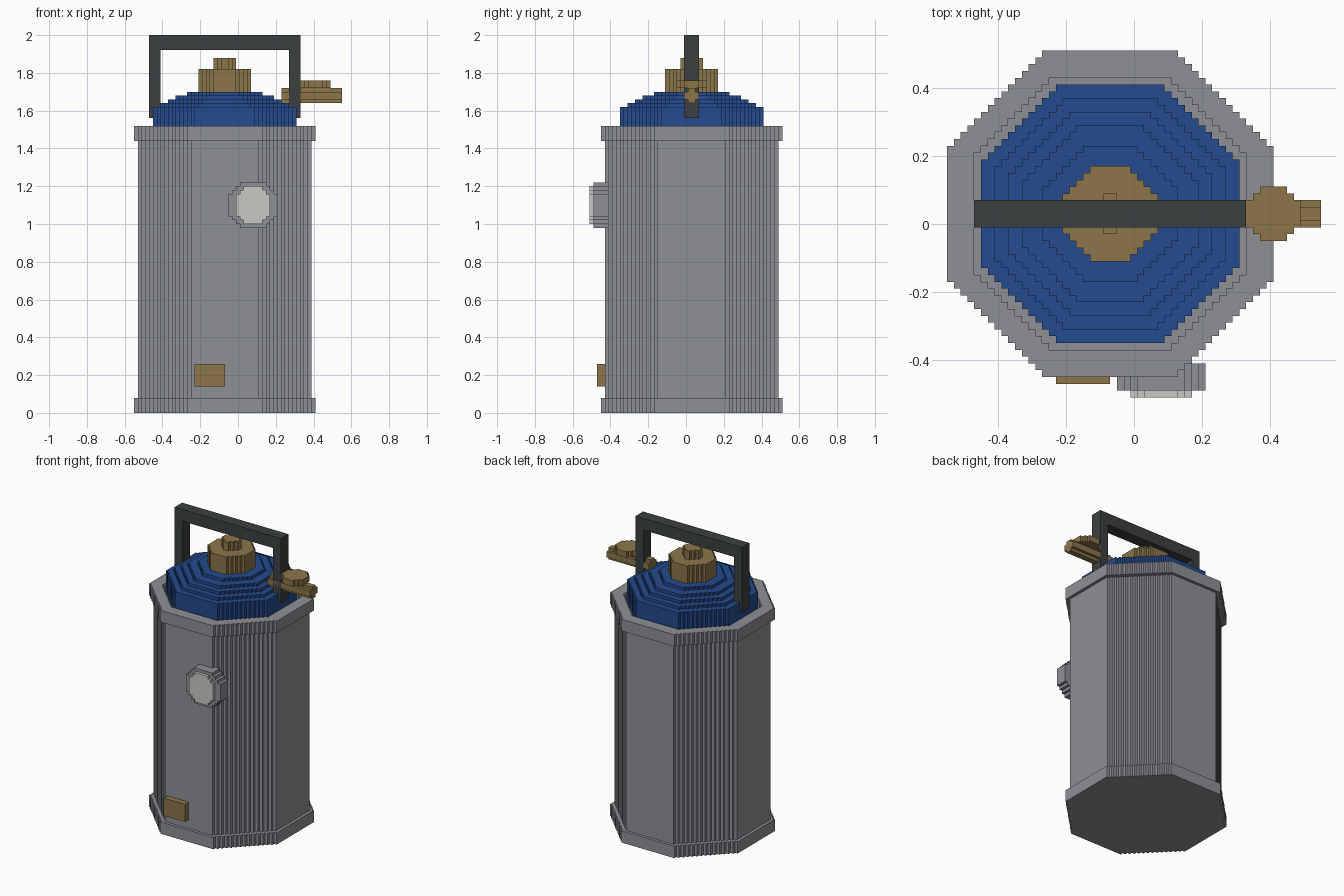
import bpy
import bmesh
from mathutils import Vector

STEP = 0.02
CX, CY = -0.07, 0.03   # main axis of the canister

cube = bpy.data.objects.get("Cube")
if cube:
    bpy.data.objects.remove(cube, do_unlink=True)


def material(name, rgb):
    m = bpy.data.materials.new(name)
    m.use_nodes = True
    m.diffuse_color = (*rgb, 1)
    bsdf = next(n for n in m.node_tree.nodes if n.type == 'BSDF_PRINCIPLED')
    bsdf.inputs["Base Color"].default_value = (*rgb, 1)
    return m


steel = material("steel grey", (0.27, 0.28, 0.30))
blue = material("enamel blue", (0.018, 0.07, 0.275))
brass = material("brass", (0.262, 0.181, 0.069))
dark = material("dark iron", (0.045, 0.051, 0.051))
white = material("dial white", (0.58, 0.58, 0.55))


def stepped_octagon(a, b, n):
    """Outline with half sizes a, b whose corners are cut by n square steps."""
    quarter = []
    for i in range(n + 1):
        u, v = a - i * STEP, b - (n - i) * STEP
        quarter.append((u, v))
        if i < n:
            quarter.append((u - STEP, v))
    back = quarter[::-1]
    return (quarter + [(-u, v) for u, v in back]
            + [(-u, -v) for u, v in quarter] + [(u, -v) for u, v in back])


def prism(name, outline, axis, start, end, center, mat):
    """Extrude an outline along an axis between start and end."""
    place = {'x': lambda u, v, w: (w, u, v),
             'y': lambda u, v, w: (u, w, v),
             'z': lambda u, v, w: (u, v, w)}[axis]
    bm = bmesh.new()
    verts = [bm.verts.new(place(u + center[0], v + center[1], start)) for u, v in outline]
    face = bm.faces.new(verts)
    ext = bmesh.ops.extrude_face_region(bm, geom=[face], use_keep_orig=True)
    moved = [g for g in ext["geom"] if isinstance(g, bmesh.types.BMVert)]
    bmesh.ops.translate(bm, verts=moved, vec=Vector(place(0, 0, end - start)))
    bmesh.ops.recalc_face_normals(bm, faces=bm.faces)
    mesh = bpy.data.meshes.new(name)
    bm.to_mesh(mesh)
    bm.free()
    mesh.materials.append(mat)
    ob = bpy.data.objects.new(name, mesh)
    bpy.context.collection.objects.link(ob)
    return ob


def tier(name, half, n, z0, z1, mat, center=(CX, CY)):
    return prism(name, stepped_octagon(half, half, n), 'z', z0, z1, center, mat)


# Canister with foot and top rim
tier("body", 0.46, 14, 0.04, 1.44, steel)
tier("foot_ring", 0.48, 14, 0, 0.08, steel)
rim = tier("top_rim", 0.48, 14, 1.44, 1.52, steel)
cutter = tier("rim_cutter", 0.40, 11, 1.40, 1.60, steel)
cutter.hide_render = True
cutter.hide_viewport = True
cut = rim.modifiers.new("opening", 'BOOLEAN')
cut.operation = 'DIFFERENCE'
cut.solver = 'EXACT'
cut.object = cutter

# Terraced lid
z = 1.44
for i, (half, n) in enumerate([(0.38, 11), (0.34, 10), (0.30, 9), (0.26, 8), (0.20, 6)]):
    top = 1.62 + i * STEP
    tier(f"lid_tier_{i + 1}", half, n, z, top, blue)
    z = top

# Cap on the lid
tier("cap", 0.14, 4, 1.70, 1.82, brass)
tier("cap_nub", 0.06, 2, 1.82, 1.88, brass)

# Carrying handle, one upside-down U
handle = [(-0.40, 1.56), (-0.34, 1.56), (-0.34, 1.92), (0.34, 1.92),
          (0.34, 1.56), (0.40, 1.56), (0.40, 2.0), (-0.40, 2.0)]
prism("handle", handle, 'y', -0.01, 0.07, (CX, 0), dark)

# Side valve
prism("valve_pipe", stepped_octagon(0.04, 0.04, 1), 'x', 0.23, 0.55, (CY, 1.68), brass)
tier("valve_wheel", 0.08, 2, 1.72, 1.76, brass, (0.41, CY))

# Gauge and plate on the front
prism("gauge_case", stepped_octagon(0.13, 0.12, 3), 'y', -0.49, -0.41, (0.08, 1.10), steel)
prism("gauge_dial", stepped_octagon(0.09, 0.10, 2), 'y', -0.51, -0.49, (0.08, 1.10), white)
prism("front_plate", stepped_octagon(0.08, 0.06, 0), 'y', -0.47, -0.43, (-0.15, 0.20), brass)
